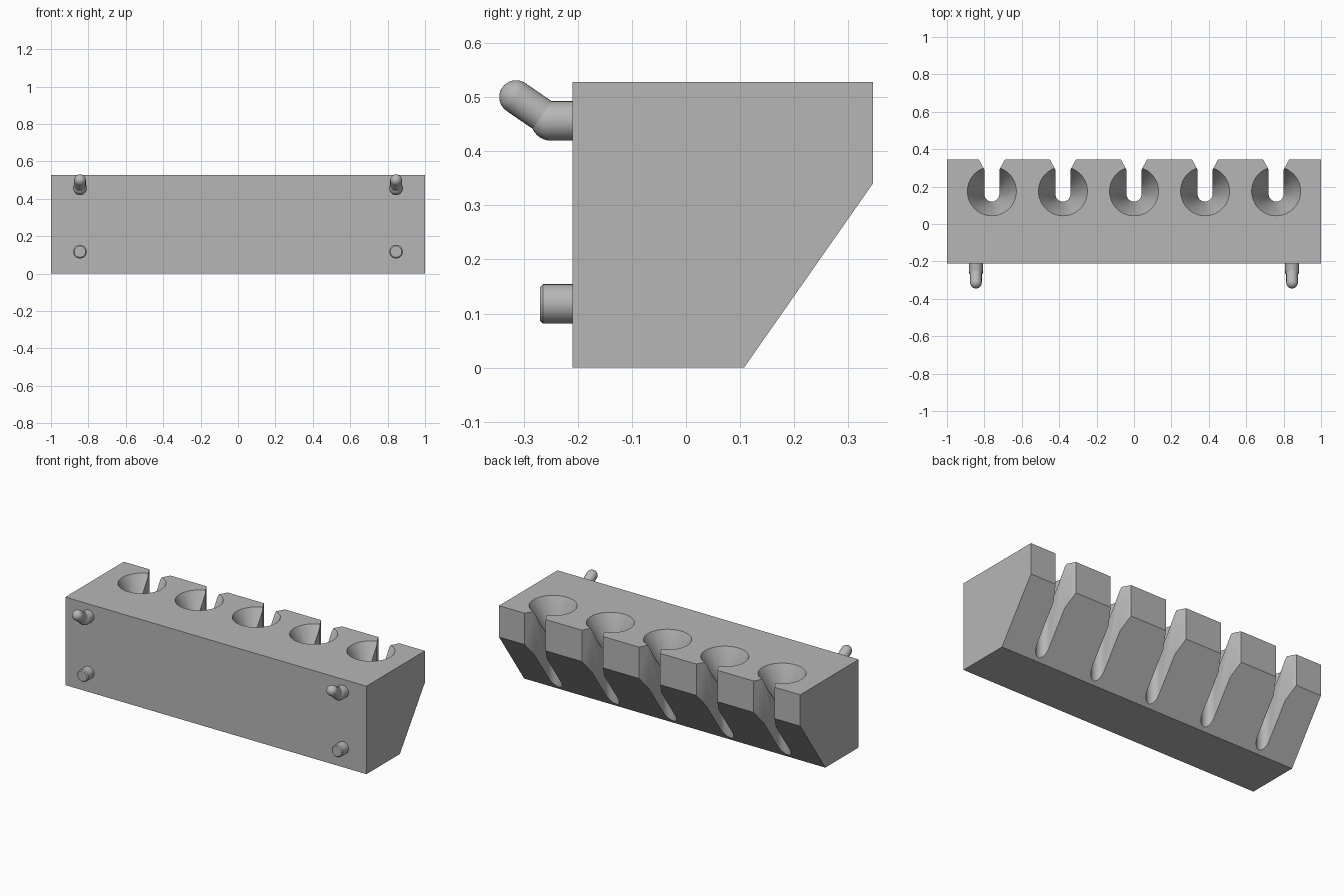
import bpy
import bmesh
from math import pi, cos, sin, radians
from mathutils import Matrix, Vector

old = bpy.data.objects.get("Cube")
if old:
    bpy.data.objects.remove(old)

grey = bpy.data.materials.new("plain_grey")
grey.use_nodes = True
colour = (0.47, 0.47, 0.47, 1)
grey.diffuse_color = colour
grey.node_tree.nodes["Principled BSDF"].inputs["Base Color"].default_value = colour

WIDTH, HEIGHT, FRONT, BACK = 2.0, 0.528, -0.21, 0.345
HOLES = [-0.76, -0.38, 0.0, 0.38, 0.76]
SLOT_R, SLOT_Y = 0.04, 0.16
RIM_R, RIM_Y, SEAT_DEPTH = 0.131, 0.175, 0.18


def make_object(name, bm):
    bmesh.ops.recalc_face_normals(bm, faces=bm.faces)
    mesh = bpy.data.meshes.new(name)
    bm.to_mesh(mesh)
    bm.free()
    mesh.materials.append(grey)
    obj = bpy.data.objects.new(name, mesh)
    bpy.context.scene.collection.objects.link(obj)
    return obj


def loft(bm, ring_a, ring_b):
    """Closed solid between two matching rings of points."""
    a = [bm.verts.new(p) for p in ring_a]
    b = [bm.verts.new(p) for p in ring_b]
    bm.faces.new(a)
    bm.faces.new(b)
    for i in range(len(a)):
        j = (i + 1) % len(a)
        bm.faces.new((a[i], a[j], b[j], b[i]))


def smooth(obj):
    obj.data.shade_smooth()
    obj.data.set_sharp_from_angle(angle=radians(30))


# Block with a sloping underside at the back
side = [(FRONT, 0), (0.107, 0), (BACK, 0.34), (BACK, HEIGHT), (FRONT, HEIGHT)]
bm = bmesh.new()
loft(bm, *[[(x, y, z) for y, z in side] for x in (-WIDTH / 2, WIDTH / 2)])
block = make_object("rack_block", bm)

# Slots with a flared entry, open to the back
plan = [(SLOT_R * cos(a), SLOT_Y + SLOT_R * sin(a))
        for a in (pi + pi * i / 24 for i in range(25))]
plan += [(SLOT_R, 0.29), (0.1, 0.4), (-0.1, 0.4), (-SLOT_R, 0.29)]
bm = bmesh.new()
for hx in HOLES:
    loft(bm, *[[(hx + x, y, z) for x, y in plan] for z in (-0.1, 0.7)])
slot_cutter = make_object("slot_cutter", bm)


# Conical seats sunk into the top
def seat_ring(hx, t):
    r = SLOT_R + (RIM_R - SLOT_R) * t
    y = SLOT_Y + (RIM_Y - SLOT_Y) * t
    z = HEIGHT - SEAT_DEPTH * (1 - t)
    return [(hx + r * cos(a), y + r * sin(a), z)
            for a in (2 * pi * i / 64 for i in range(64))]


bm = bmesh.new()
for hx in HOLES:
    loft(bm, seat_ring(hx, -0.1), seat_ring(hx, 1.1))
seat_cutter = make_object("seat_cutter", bm)

# Cut the block and keep the finished mesh
for cutter in (slot_cutter, seat_cutter):
    cutter.hide_render = True
    mod = block.modifiers.new(cutter.name, 'BOOLEAN')
    mod.operation = 'DIFFERENCE'
    mod.solver = 'EXACT'
    mod.object = cutter
evaluated = block.evaluated_get(bpy.context.evaluated_depsgraph_get())
cut_mesh = bpy.data.meshes.new_from_object(evaluated)
block.modifiers.clear()
block.data = cut_mesh
cut_mesh.name = "rack_block"
for cutter in (slot_cutter, seat_cutter):
    bpy.data.objects.remove(cutter)
smooth(block)


def rod(bm, start, end, r1, r2):
    start, end = Vector(start), Vector(end)
    axis = end - start
    turn = axis.to_track_quat('Z', 'Y').to_matrix().to_4x4()
    bmesh.ops.create_cone(bm, cap_ends=True, segments=32, radius1=r1, radius2=r2,
                          depth=axis.length,
                          matrix=Matrix.Translation((start + end) / 2) @ turn)


def ball(bm, centre, r):
    bmesh.ops.create_uvsphere(bm, u_segments=32, v_segments=16, radius=r,
                              matrix=Matrix.Translation(centre))


# Mounting pegs and bent hooks on the front
PEG_R, TIP_R, ROOT = 0.0365, 0.031, FRONT + 0.01
for label, x in (("left", 0.845), ("right", -0.845)):
    bm = bmesh.new()
    rod(bm, (x, ROOT, 0.118), (x, -0.264, 0.118), PEG_R, PEG_R)
    rod(bm, (x, -0.264, 0.118), (x, -0.27, 0.118), PEG_R, PEG_R - 0.006)
    smooth(make_object(label + "_lower_peg", bm))

    bm = bmesh.new()
    elbow, tip = (x, -0.25, 0.456), (x, -0.314, 0.5)
    rod(bm, (x, ROOT, 0.456), elbow, PEG_R, PEG_R)
    ball(bm, elbow, PEG_R)
    rod(bm, elbow, tip, TIP_R, TIP_R)
    ball(bm, tip, TIP_R)
    smooth(make_object(label + "_upper_hook", bm))
